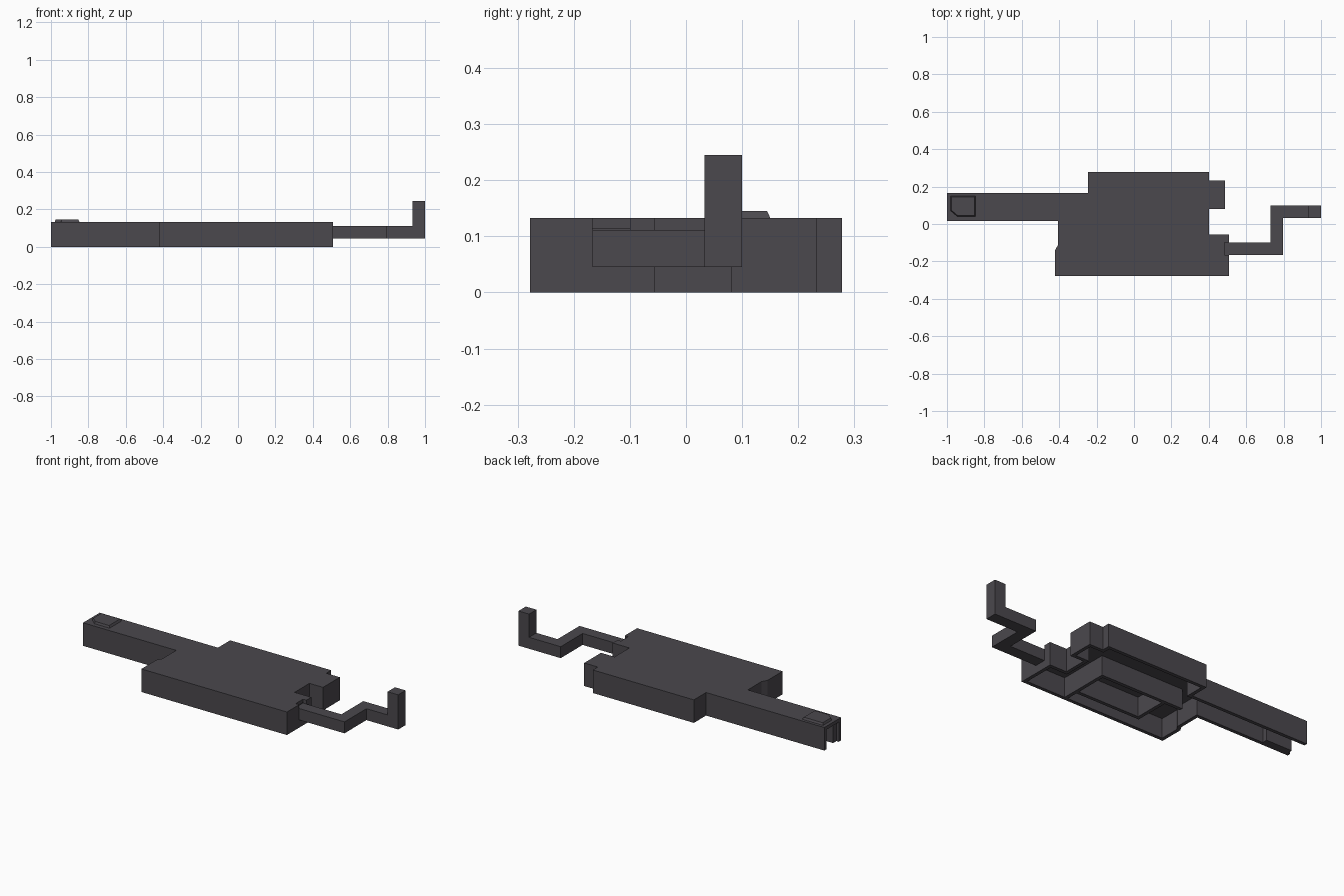
import bpy, bmesh
from mathutils import Vector

if "Cube" in bpy.data.objects:
    bpy.data.objects.remove(bpy.data.objects["Cube"])

DARK = bpy.data.materials.new("dark_grey")
DARK.diffuse_color = (0.07, 0.065, 0.075, 1)
DARK.use_nodes = True
DARK.node_tree.nodes["Principled BSDF"].inputs["Base Color"].default_value = DARK.diffuse_color
H, WALL, CEIL = 0.133, 0.02, 0.113


def prism(name, pts, z0, z1, top_scale=1.0):
    """Extrude a counter-clockwise outline from z0 to z1, optionally tapered."""
    bm = bmesh.new()
    face = bm.faces.new([bm.verts.new((x, y, z0)) for x, y in pts])
    out = bmesh.ops.extrude_face_region(bm, geom=[face])
    top = [v for v in out["geom"] if isinstance(v, bmesh.types.BMVert)]
    mid = sum((v.co for v in top), Vector()) / len(top)
    for v in top:
        v.co = mid + (v.co - mid) * top_scale
        v.co.z = z1
    bmesh.ops.recalc_face_normals(bm, faces=bm.faces)
    mesh = bpy.data.meshes.new(name)
    bm.to_mesh(mesh)
    bm.free()
    mesh.materials.append(DARK)
    ob = bpy.data.objects.new(name, mesh)
    bpy.context.collection.objects.link(ob)
    return ob


def box(name, x0, x1, y0, y1, z0, z1):
    return prism(name, [(x0, y0), (x1, y0), (x1, y1), (x0, y1)], z0, z1)


def inset(pts, d):
    """Mitred inward offset of a counter-clockwise outline."""
    res = []
    for i, p in enumerate(pts):
        a, b, c = Vector(pts[i - 1]), Vector(p), Vector(pts[(i + 1) % len(pts)])
        e, f = (b - a).normalized(), (c - b).normalized()
        n, m = Vector((-e.y, e.x)), Vector((-f.y, f.x))
        res.append(tuple(b + (n + m) * d / (1 + n.dot(m))))
    return res


def cut(target, cutter):
    mod = target.modifiers.new("cut", 'BOOLEAN')
    mod.operation, mod.solver, mod.object = 'DIFFERENCE', 'EXACT', cutter
    cutter.hide_render = True
    cutter.hide_set(True)


# Housing shell, open underneath and at the arm tip
outline = [(-0.422, -0.278), (0.507, -0.278), (0.507, -0.055), (0.4, -0.055),
           (0.4, 0.08), (0.487, 0.08), (0.487, 0.233), (0.4, 0.233),
           (0.4, 0.278), (-0.245, 0.278), (-0.245, 0.167), (-1, 0.167),
           (-1, 0.015), (-0.405, 0.015), (-0.405, -0.11), (-0.422, -0.14)]
shell = prism("housing", outline, 0, H)
inner = [(-1.1 if x < -0.9 else x, y) for x, y in inset(outline, WALL)]
cut(shell, prism("cavity_cutter", inner, -0.1, CEIL))

# Slot where the crank leaves the housing
cut(shell, box("slot_cutter", 0.485, 0.6, -0.167, -0.1, 0.045, 0.3))

# Inner partitions
for i, (x0, x1, y0, y1) in enumerate([
        (0.22, 0.24, -0.26, 0.03), (-0.29, 0.24, 0.015, 0.035),
        (-0.19, -0.17, -0.19, 0.02), (-0.19, 0.22, -0.19, -0.17)]):
    box(f"partition_{i + 1}", x0, x1, y0, y1, 0, CEIL + 0.005)

# Thickened pad inside the arm tip
box("arm_pad", -0.985, -0.82, 0.03, 0.065, 0.0, CEIL + 0.005)

# Raised button with one clipped corner
prism("button", [(-0.945, 0.038), (-0.845, 0.038), (-0.845, 0.152),
                 (-0.982, 0.152), (-0.982, 0.07)], H - 0.004, 0.145, 0.88)

# Crank: zigzag bar with an upright handle
prism("crank_bar", [(0.485, -0.167), (0.797, -0.167), (0.797, 0.033), (1, 0.033),
                    (1, 0.1), (0.73, 0.1), (0.73, -0.1), (0.485, -0.1)], 0.045, 0.111)
box("crank_handle", 0.932, 1, 0.033, 0.1, 0.111, 0.245)
